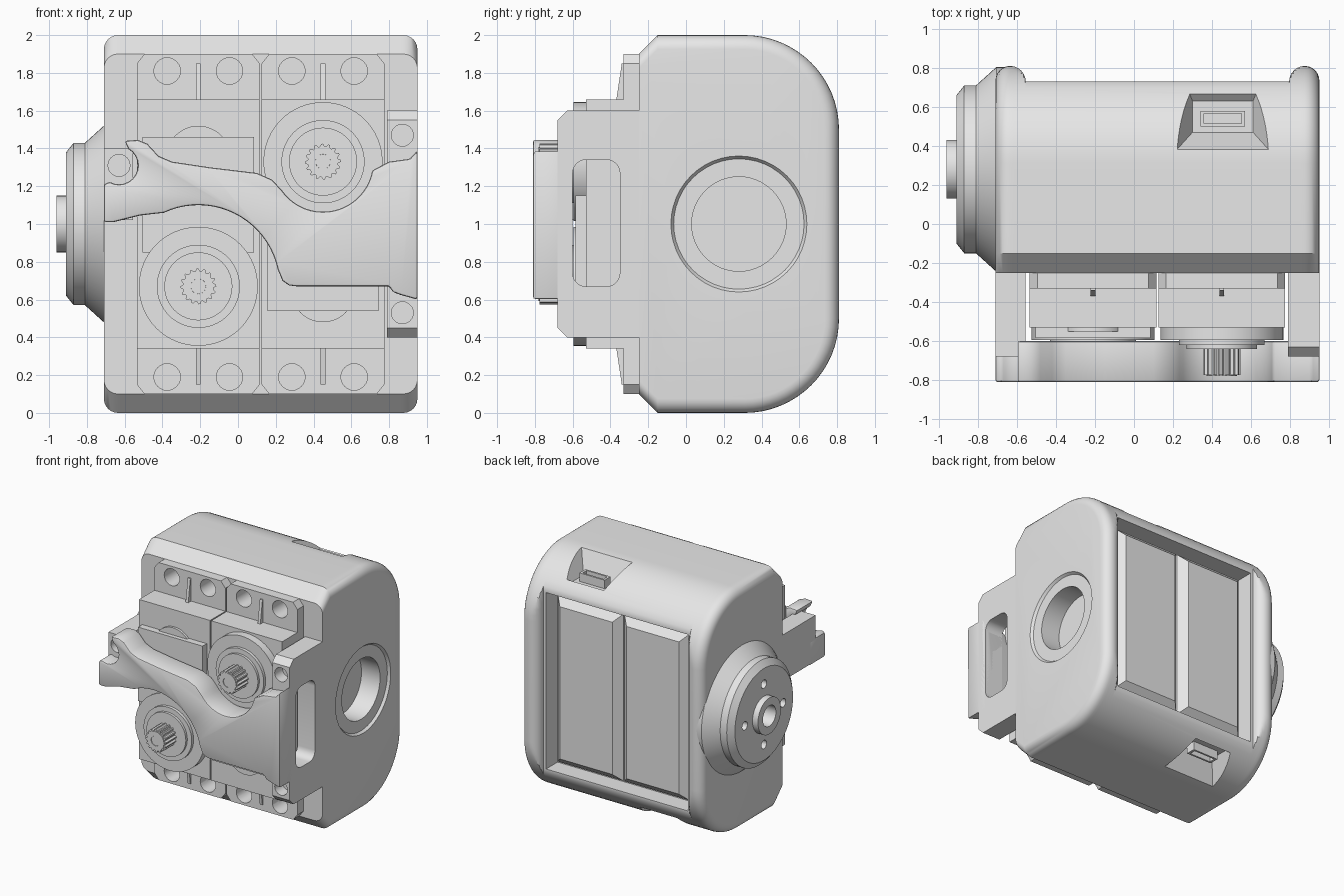
import bpy, bmesh
from math import sin, cos, radians, pi

cube = bpy.data.objects.get("Cube")
if cube:
    bpy.data.objects.remove(cube)

grey = bpy.data.materials.new("light_grey")
grey.use_nodes = True
tone = (0.8, 0.8, 0.8, 1)
grey.diffuse_color = tone
grey.node_tree.nodes["Principled BSDF"].inputs["Base Color"].default_value = tone


def loft(name, rings):
    """Closed skin through rings of equal point count."""
    bm = bmesh.new()
    loops = [[bm.verts.new(p) for p in ring] for ring in rings]
    n = len(loops[0])
    for a, b in zip(loops, loops[1:]):
        for i in range(n):
            j = (i + 1) % n
            bm.faces.new((a[i], a[j], b[j], b[i]))
    bm.faces.new(loops[0])
    bm.faces.new(loops[-1])
    bmesh.ops.recalc_face_normals(bm, faces=bm.faces)
    mesh = bpy.data.meshes.new(name)
    bm.to_mesh(mesh)
    bm.free()
    mesh.materials.append(grey)
    ob = bpy.data.objects.new(name, mesh)
    bpy.context.collection.objects.link(ob)
    return ob


def prism_y(name, pts, y0, y1):
    return loft(name, [[(x, y, z) for x, z in pts] for y in (y0, y1)])


def prism_x(name, pts, x0, x1):
    return loft(name, [[(x, y, z) for y, z in pts] for x in (x0, x1)])


def rect(a0, a1, b0, b1):
    return [(a0, b0), (a1, b0), (a1, b1), (a0, b1)]


def arc(cx, cy, r, start, end, n=12):
    angles = [radians(start + (end - start) * i / n) for i in range(n + 1)]
    return [(cx + r * cos(a), cy + r * sin(a)) for a in angles]


def turned(name, axis, centre, profile, n=48, tooth=0):
    """Lathe a list of (position, radius) along x or y."""
    rings = []
    for pos, rad in profile:
        ring = []
        for i in range(n):
            r = rad - (tooth if i % 4 > 1 else 0)
            u = centre[0] + r * cos(2 * pi * i / n)
            v = centre[1] + r * sin(2 * pi * i / n)
            ring.append((pos, u, v) if axis == "x" else (u, pos, v))
        rings.append(ring)
    return loft(name, rings)


def apply(ob, kind, **settings):
    mod = ob.modifiers.new(kind, kind)
    for key, value in settings.items():
        setattr(mod, key, value)
    bpy.context.view_layer.objects.active = ob
    bpy.ops.object.modifier_apply(modifier=mod.name)


def cut(ob, *cutters):
    for c in cutters:
        apply(ob, "BOOLEAN", operation="DIFFERENCE", solver="EXACT", object=c)


def soften(ob, width=0.015):
    apply(ob, "BEVEL", width=width, segments=2, limit_method="ANGLE", angle_limit=radians(35))


def discard(*obs):
    for ob in obs:
        bpy.data.objects.remove(ob)


MID = 0.12  # centre of the half-turn symmetry in x; z centre is 1

# Housing: rounded side profile, with raised rims at the back edges
def outline(x, inset=0, limit=1):
    pts = [(-0.25, 0.1 + inset), (-0.15, inset)]
    pts += arc(0.31, 0.5, 0.5 - inset, -90, 0, 16)
    pts += arc(0.31, 1.5, 0.5 - inset, 0, 90, 16)
    pts += [(-0.15, 2 - inset), (-0.25, 1.9 - inset)]
    return [(x, min(y, limit), z) for y, z in pts]


steps = [radians(15 * i) for i in range(7)]
stations = [(-0.71 + 0.075 * (1 - cos(a)), 0.075 * (1 - sin(a)), 1) for a in steps]
stations += [(-0.635 + 0.08 * sin(a), 0, 0.81 - 0.08 * (1 - cos(a))) for a in steps[1:]]
stations += [(2 * MID - x, d, lim) for x, d, lim in reversed(stations)]
housing = loft("housing", [outline(*s) for s in stations])

opening = prism_y("opening_cutter", rect(-0.53, 0.77, 0.27, 1.73), 0.58, 1)
bore = turned("bore_cutter", "x", (0.28, 1),
              [(1, 0.38), (0.95, 0.36), (0.93, 0.345), (0.93, 0.25), (0.76, 0.25)])
cut(housing, opening, bore)
discard(opening, bore)

# Connector ports, one on top and one underneath
for side in (1, -1):
    def place(x, y, z):
        return (MID + side * (x - MID), y, 1 + side * (z - 1))
    well = loft("port_cutter", [[place(x, y, 1.82) for x, y in rect(0.3, 0.61, 0.47, 0.63)],
                                [place(x, y, 2.02) for x, y in rect(0.21, 0.7, 0.37, 0.85)]])
    cut(housing, well)
    shell = loft("port_connector", [[place(x, y, z) for x, y in rect(0.34, 0.57, 0.5, 0.58)]
                                    for z in (1.8, 1.89)])
    slot = loft("slot_cutter", [[place(x, y, z) for x, y in rect(0.36, 0.55, 0.515, 0.565)]
                                for z in (1.84, 1.95)])
    cut(shell, slot)
    discard(well, slot)

# Back panels with bevelled borders
for side in (1, -1):
    c = MID + side * 0.305
    rings = []
    for y, inset in ((0.56, 0), (0.64, 0), (0.7, 0.06)):
        border = rect(c - 0.3 + inset, c + 0.3 - inset, 0.31 + inset, 1.69 - inset)
        rings.append([(x, y, z) for x, z in border])
    loft("back_panel", rings)

# Servos: mounting flange, case, end plate, gear discs, splined shaft
for side in (1, -1):
    c, h = MID + side * 0.33, 1 + side * 0.33
    k = 0.285
    flange = prism_y("servo_flange", [(c - 0.325, 0.15), (c - k, 0.1), (c + k, 0.1),
                                      (c + 0.325, 0.15), (c + 0.325, 1.85), (c + k, 1.9),
                                      (c - k, 1.9), (c - 0.325, 1.85)], -0.2, -0.33)
    for x in (c - 0.165, c + 0.165):
        for z in (0.19, 1.81):
            hole = turned("screw_cutter", "y", (x, z), [(-0.4, 0.07), (-0.02, 0.07)], 24)
            cut(flange, hole)
            cut(housing, hole)
            discard(hole)
    prism_y("servo_case", rect(c - 0.325, c + 0.325, 0.34, 1.66), -0.22, -0.53)
    for end in (1, -1):
        prism_x("flange_rib", [(-0.32, 1 + end * 0.65), (-0.37, 1 + end * 0.65),
                               (-0.34, 1 + end * 0.85), (-0.32, 1 + end * 0.85)],
                c - 0.012, c + 0.012)
    far = 1 - side * 0.46
    near = 1 + side * 0.15
    prism_y("servo_end_plate", rect(c - 0.295, c + 0.295, min(far, near), max(far, near)),
            -0.5, -0.585)
    turned("servo_end_disc", "y", (c, 1 - side * 0.35), [(-0.5, 0.17), (-0.55, 0.17)])
    turned("gear_discs", "y", (c, h), [(-0.5, 0.315), (-0.595, 0.315), (-0.595, 0.22),
                                       (-0.62, 0.22), (-0.62, 0.18), (-0.64, 0.18)], 64)
    turned("splined_shaft", "y", (c, h), [(-0.6, 0.095), (-0.775, 0.095)], 64, 0.014)
    turned("shaft_collar", "y", (c, h), [(-0.7, 0.078), (-0.78, 0.078),
                                         (-0.78, 0.04), (-0.72, 0.035)], 24)

# Side plate with a rounded slot and two screw seats
plate = prism_x("side_plate", [(-0.25, 0.4), (-0.63, 0.4), (-0.68, 0.45),
                               (-0.68, 1.55), (-0.63, 1.6), (-0.25, 1.6)], 0.79, 0.95)
r = 0.07
slot_shape = (arc(-0.42, 1.27, r, 0, 90, 6) + arc(-0.53, 1.27, r, 90, 180, 6)
              + arc(-0.53, 0.74, r, 180, 270, 6) + arc(-0.42, 0.74, r, 270, 360, 6))
slot = prism_x("slot_cutter", slot_shape, 0.7, 1.1)
cut(plate, slot)
arm = prism_y("support_arm", rect(-0.71, -0.555, 1.02, 1.4), -0.25, -0.68)
for ob, x, z in ((plate, 0.87, 1.47), (plate, 0.87, 0.53), (arm, -0.63, 1.31)):
    seat = turned("seat_cutter", "y", (x, z), [(-0.8, 0.058), (-0.58, 0.058)], 24)
    cut(ob, seat)
    discard(seat)
discard(slot)

# Front bridge, scooped around both shafts
shape = [(-0.71, 1.01), (-0.66, 1.01), (-0.52, 1.045)]
shape += arc(-0.21, 0.67, 0.43, 115, 12, 20)
shape += [(0.235, 0.7), (0.27, 0.675), (0.31, 0.67), (0.8, 0.67), (0.82, 0.64),
          (0.86, 0.625), (0.95, 0.6), (0.95, 1.39), (0.91, 1.345), (0.8, 1.33)]
shape += arc(0.45, 1.33, 0.265, -10, -145, 20)
shape += [(0.18, 1.235), (0.1, 1.27), (-0.15, 1.3), (-0.35, 1.33), (-0.42, 1.36),
          (-0.48, 1.425), (-0.53, 1.445), (-0.6, 1.44)]
shape += arc(-0.63, 1.31, 0.1, 60, -120, 12)
shape += [(-0.71, 1.21)]
bridge = prism_y("front_bridge", shape, -0.6, -0.81)
soften(bridge, 0.012)

# Output hub on the opposite side
hub = turned("output_hub", "x", (0.28, 1),
             [(-0.65, 0.525), (-0.705, 0.525), (-0.81, 0.43), (-0.87, 0.43), (-0.91, 0.38),
              (-0.91, 0.15), (-0.96, 0.15), (-0.96, 0.085), (-0.8, 0.085)], 64)
for i in range(4):
    a = pi / 2 * i
    hole = turned("hub_cutter", "x", (0.28 + 0.25 * cos(a), 1 + 0.25 * sin(a)),
                  [(-1, 0.035), (-0.8, 0.035)], 16)
    cut(hub, hole)
    discard(hole)

# Smooth curved faces, keep edges crisp
bpy.ops.object.select_all(action="DESELECT")
for ob in bpy.context.collection.objects:
    if ob.type == "MESH" and ob.data.materials and ob.data.materials[0] == grey:
        ob.select_set(True)
        bpy.context.view_layer.objects.active = ob
bpy.ops.object.shade_smooth_by_angle(angle=radians(32))
